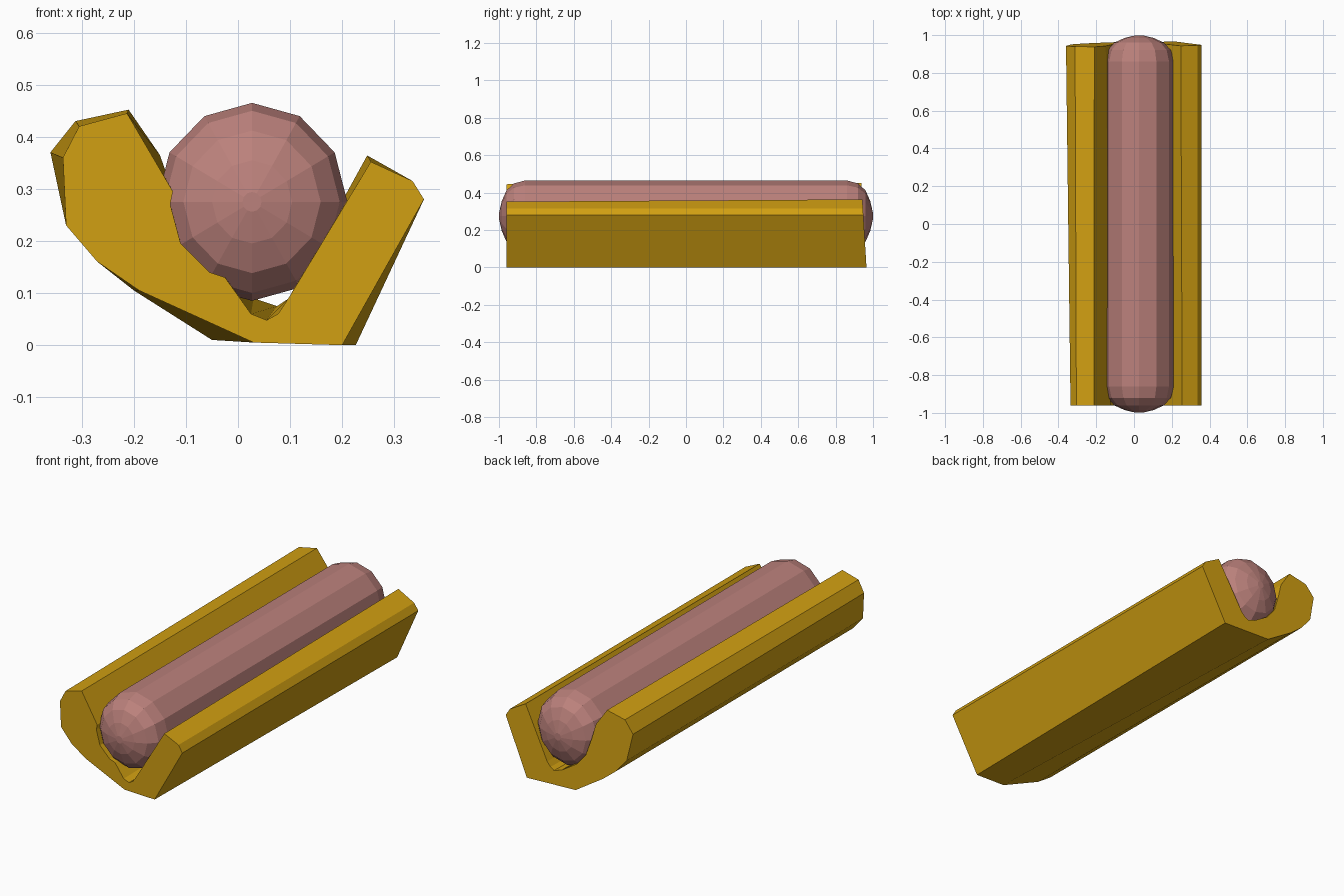
import bpy, bmesh
from math import sin, cos, pi

if "Cube" in bpy.data.objects:
    bpy.data.objects.remove(bpy.data.objects["Cube"])


def material(name, color):
    m = bpy.data.materials.new(name)
    m.diffuse_color = (*color, 1)
    m.use_nodes = True
    m.node_tree.nodes["Principled BSDF"].inputs["Base Color"].default_value = m.diffuse_color
    return m


def loft(name, rings, mat):
    """Skin a list of equally long closed rings and cap both ends."""
    bm = bmesh.new()
    loops = [[bm.verts.new(p) for p in ring] for ring in rings]
    n = len(loops[0])
    for a, b in zip(loops, loops[1:]):
        for i in range(n):
            j = (i + 1) % n
            bm.faces.new((a[i], a[j], b[j], b[i]))
    caps = [bm.faces.new(loops[0]), bm.faces.new(loops[-1])]
    bmesh.ops.recalc_face_normals(bm, faces=bm.faces)
    bmesh.ops.triangulate(bm, faces=caps)
    me = bpy.data.meshes.new(name)
    bm.to_mesh(me)
    bm.free()
    me.materials.append(mat)
    ob = bpy.data.objects.new(name, me)
    bpy.context.collection.objects.link(ob)
    return ob


# Bun: front and back cross-sections (x, z), slightly different and lofted
front = [(0.2, 0), (0.03, 0.005), (-0.19, 0.105), (-0.27, 0.16), (-0.33, 0.23),
         (-0.336, 0.36), (-0.305, 0.42), (-0.213, 0.445), (-0.125, 0.295),
         (-0.13, 0.27), (-0.11, 0.195), (-0.055, 0.14), (-0.025, 0.13),
         (0.025, 0.06), (0.055, 0.048), (0.077, 0.06), (0.1, 0.095),
         (0.255, 0.352), (0.335, 0.315), (0.357, 0.28)]
back = [(0.226, 0), (-0.05, 0.01), (-0.2, 0.105), (-0.27, 0.16), (-0.33, 0.23),
        (-0.36, 0.37), (-0.312, 0.43), (-0.21, 0.452), (-0.15, 0.365),
        (-0.13, 0.29), (-0.1, 0.2), (-0.05, 0.14), (-0.01, 0.115),
        (0.03, 0.09), (0.075, 0.075), (0.095, 0.088), (0.115, 0.11),
        (0.248, 0.364), (0.335, 0.315), (0.357, 0.28)]
loft("bun", [[(x, -0.96, z) for x, z in front],
             [(x, 0.965 - 0.06 * z, z) for x, z in back]],
     material("bread", (0.64, 0.35, 0.006)))

# Sausage: twelve-sided tube with rounded ends
half = [(0.86, 1.0), (0.92, 0.92), (0.96, 0.72), (0.985, 0.42), (0.999, 0.1)]
stations = [(-y, r) for y, r in reversed(half)] + half
loft("sausage", [[(0.027 + 0.183 * r * cos(i * pi / 6), y,
                   0.275 + 0.19 * r * sin(i * pi / 6)) for i in range(12)]
                 for y, r in stations],
     material("meat", (0.5, 0.22, 0.2)))
